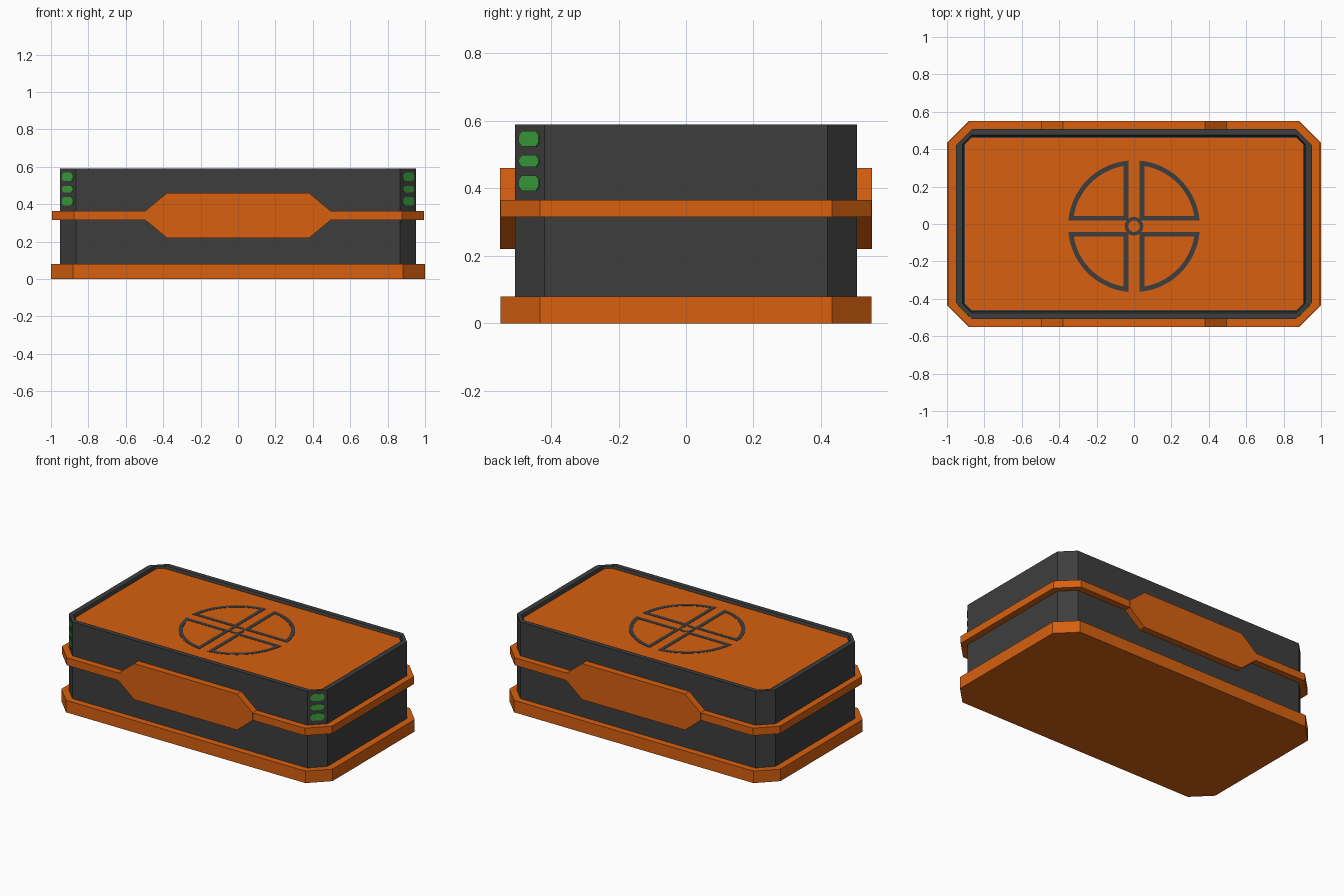
import bpy
import bmesh
import math
from mathutils import Matrix, Vector

if "Cube" in bpy.data.objects:
    bpy.data.objects.remove(bpy.data.objects["Cube"], do_unlink=True)


def material(name, rgb):
    mat = bpy.data.materials.new(name)
    mat.use_nodes = True
    mat.diffuse_color = (*rgb, 1)
    mat.node_tree.nodes["Principled BSDF"].inputs["Base Color"].default_value = (*rgb, 1)
    return mat


ORANGE = material("orange paint", (0.68, 0.118, 0.005))
DARK = material("dark grey metal", (0.048, 0.048, 0.048))
GREEN = material("green light", (0.045, 0.36, 0.045))


def finish(name, bm, mat):
    bmesh.ops.recalc_face_normals(bm, faces=bm.faces)
    mesh = bpy.data.meshes.new(name)
    bm.to_mesh(mesh)
    bm.free()
    mesh.materials.append(mat)
    obj = bpy.data.objects.new(name, mesh)
    bpy.context.collection.objects.link(obj)
    return obj


def chamfered(x, y, c):
    """Rectangle outline with cut corners."""
    return [(x, -y + c), (x, y - c), (x - c, y), (-x + c, y),
            (-x, y - c), (-x, -y + c), (-x + c, -y), (x - c, -y)]


def loft(name, rings, mat):
    """Skin a stack of (outline, z) rings and cap both ends."""
    bm = bmesh.new()
    loops = [[bm.verts.new((px, py, z)) for px, py in pts] for pts, z in rings]
    n = len(loops[0])
    for a, b in zip(loops, loops[1:]):
        for i in range(n):
            j = (i + 1) % n
            bm.faces.new((a[i], a[j], b[j], b[i]))
    bm.faces.new(loops[0])
    bm.faces.new(loops[-1])
    return finish(name, bm, mat)


def prism(name, pts, depth, mat, matrix):
    """Extrude an outline along local z, then place it."""
    obj = loft(name, [(pts, 0), (pts, depth)], mat)
    obj.data.transform(matrix)
    return obj


def frame(name, outer, inner, z0, z1, mat):
    """Flat closed band between two matching outlines."""
    bm = bmesh.new()
    loops = [[bm.verts.new((px, py, z)) for px, py in pts]
             for pts, z in ((outer, z0), (outer, z1), (inner, z1), (inner, z0))]
    n = len(outer)
    for k in range(4):
        a, b = loops[k], loops[(k + 1) % 4]
        for i in range(n):
            j = (i + 1) % n
            bm.faces.new((a[i], a[j], b[j], b[i]))
    return finish(name, bm, mat)


# Base and main body, with a shallow recess in the lid
TOP, LID = 0.59, 0.578
base = chamfered(1.0, 0.55, 0.117)
body = chamfered(0.953, 0.507, 0.087)
loft("base_plinth", [(base, 0), (base, 0.08)], ORANGE)
loft("case_body", [(body, 0.07), (body, TOP),
                   (chamfered(0.918, 0.475, 0.05), TOP),
                   (chamfered(0.912, 0.469, 0.045), LID - 0.008)], DARK)
panel = chamfered(0.903, 0.461, 0.035)
loft("lid_panel", [(panel, LID - 0.02), (panel, LID)], ORANGE)

# Belt around the middle
belt = chamfered(0.995, 0.55, 0.117)
loft("middle_belt", [(belt, 0.315), (belt, 0.365)], ORANGE)

# Wide plates on the front and back of the belt
half = [(0.495, -0.025), (0.495, 0.025), (0.38, 0.12)]
plate = half + [(-x, -z) for x, z in half[::-1]][::-1]
plate = [(0.495, -0.025), (0.495, 0.025), (0.38, 0.12), (-0.38, 0.12),
         (-0.495, 0.025), (-0.495, -0.025), (-0.38, -0.12), (0.38, -0.12)]
for name, turn in (("front_plate", 0), ("back_plate", math.pi)):
    place = (Matrix.Rotation(turn, 4, "Z") @ Matrix.Translation((0, -0.49, 0.34))
             @ Matrix.Rotation(math.pi / 2, 4, "X"))
    prism(name, plate, 0.062, ORANGE, place)

# Lid emblem: four quarter-circle outlines around a small ring
CENTRE_Y = -0.012
EMBLEM_Z = (LID - 0.002, LID + 0.002)


def quarter(gap, radius, turn):
    start = math.asin(gap / radius)
    steps = 16
    pts = [(gap, gap)]
    for i in range(steps + 1):
        a = start + (math.pi / 2 - 2 * start) * i / steps
        pts.append((radius * math.cos(a), radius * math.sin(a)))
    rot = Matrix.Rotation(turn, 2)
    return [(v.x, v.y + CENTRE_Y) for v in (rot @ Vector(p) for p in pts)]


def circle(radius, count):
    return [(radius * math.cos(math.tau * i / count),
             radius * math.sin(math.tau * i / count) + CENTRE_Y) for i in range(count)]


for k in range(4):
    turn = k * math.pi / 2
    frame(f"emblem_quarter_{k + 1}", quarter(0.03, 0.352, turn),
          quarter(0.055, 0.327, turn), *EMBLEM_Z, DARK)
frame("emblem_ring", circle(0.05, 16), circle(0.031, 16), *EMBLEM_Z, DARK)

# Status lights on the two front corners
for side, label in ((1, "left"), (-1, "right")):
    normal = Vector((side, -1, 0)).normalized()
    across = Vector((0, 0, 1)).cross(normal)
    axes = Matrix((across, (0, 0, 1), normal)).transposed().to_4x4()
    for k, (z, height) in enumerate(((0.547, 0.046), (0.481, 0.036), (0.416, 0.046))):
        spot = Vector((side * 0.9095, -0.4635, z)) - normal * 0.002
        prism(f"{label}_light_{k + 1}", chamfered(0.042, height / 2, 0.013), 0.006,
              GREEN, Matrix.Translation(spot) @ axes)
